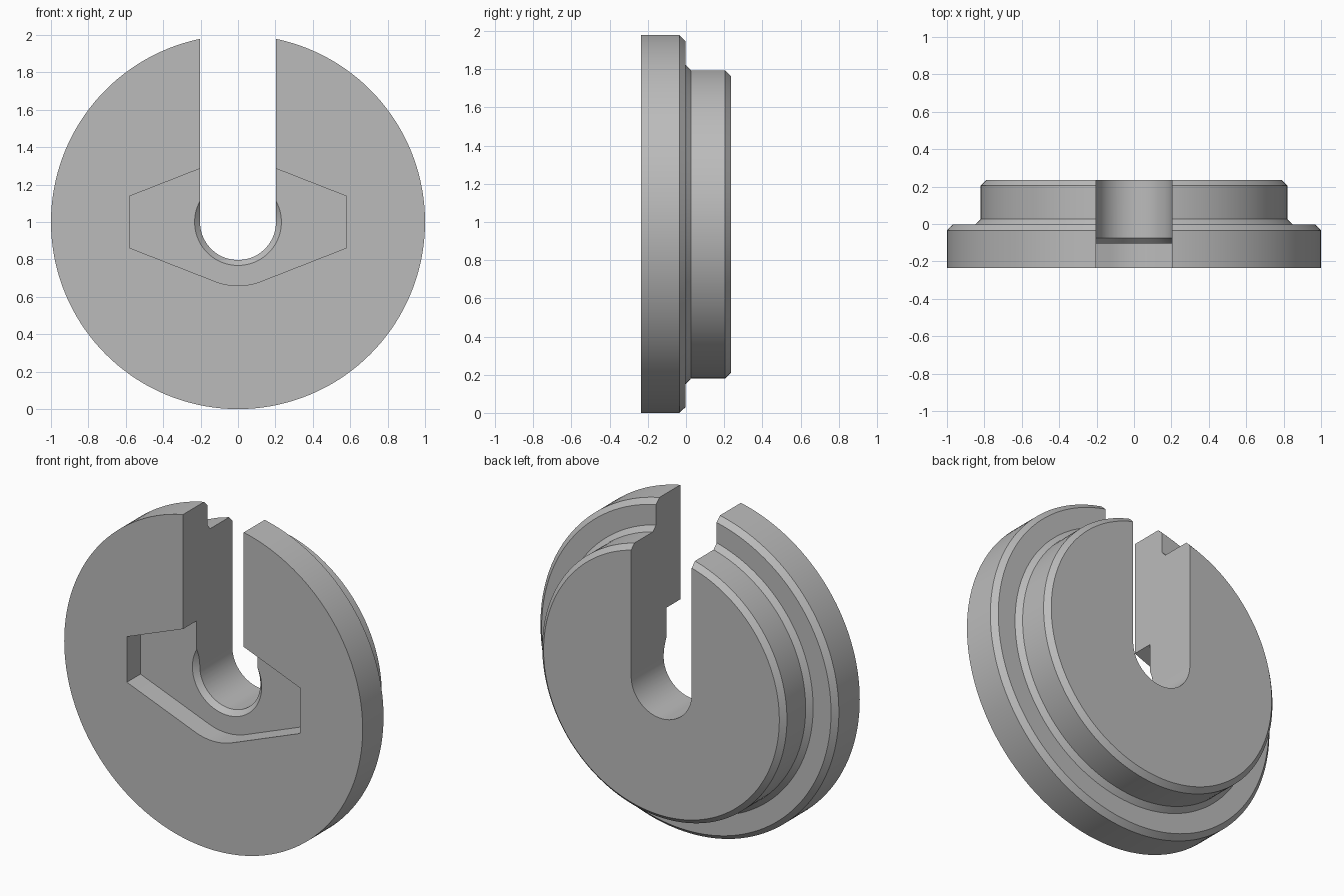
import bpy, bmesh, math
from mathutils import Matrix, Vector

if "Cube" in bpy.data.objects:
    bpy.data.objects.remove(bpy.data.objects["Cube"])

CENTRE_Z = 1.0
SLOT = 0.203
FRONT, BACK, STEP, FLOOR = -0.235, 0.235, -0.003, -0.105

grey = bpy.data.materials.new("plain grey")
grey.use_nodes = True
colour = (0.5, 0.5, 0.5, 1)
grey.diffuse_color = colour
grey.node_tree.nodes["Principled BSDF"].inputs["Base Color"].default_value = colour


def finish(name, bm):
    bmesh.ops.recalc_face_normals(bm, faces=bm.faces)
    mesh = bpy.data.meshes.new(name)
    bm.to_mesh(mesh)
    bm.free()
    mesh.materials.append(grey)
    ob = bpy.data.objects.new(name, mesh)
    ob.location.z = CENTRE_Z
    bpy.context.collection.objects.link(ob)
    return ob


def lathe(name, profile, steps=144):
    """Turn a (radius, y) profile around the y axis, capping both ends."""
    bm = bmesh.new()
    rings = []
    for r, y in profile:
        rings.append([bm.verts.new((r * math.cos(a), y, r * math.sin(a)))
                      for a in (2 * math.pi * i / steps for i in range(steps))])
    for low, high in zip(rings, rings[1:]):
        for i in range(steps):
            j = (i + 1) % steps
            bm.faces.new((low[i], low[j], high[j], high[i]))
    bm.faces.new(rings[0])
    bm.faces.new(rings[-1])
    return finish(name, bm)


def prism(name, outline, y0, y1):
    """Extrude an (x, z) outline along y."""
    bm = bmesh.new()
    face = bm.faces.new([bm.verts.new((x, y0, z)) for x, z in outline])
    ext = bmesh.ops.extrude_face_region(bm, geom=[face])
    moved = [v for v in ext["geom"] if isinstance(v, bmesh.types.BMVert)]
    bmesh.ops.translate(bm, verts=moved, vec=(0, y1 - y0, 0))
    return finish(name, bm)


def arc(radius, start, end, steps):
    angles = [math.radians(start + (end - start) * i / steps) for i in range(steps + 1)]
    return [(radius * math.cos(a), radius * math.sin(a)) for a in angles]


# Stepped disc: wide flange with a chamfered hub behind it
disc = lathe("slotted_disc", [
    (1.0, FRONT), (1.0, -0.035), (0.97, STEP), (0.85, STEP),
    (0.82, 0.026), (0.82, 0.205), (0.79, BACK)])

# Cutters: round-bottomed slot, six-sided recess, countersink at the recess floor
slot = prism("slot_cutter", arc(SLOT, 180, 360, 48) + [(SLOT, 1.5), (-SLOT, 1.5)], -0.5, 0.5)
side = [(0.58, -0.138), (0.58, 0.138)]
top = arc(0.34, 68.5, 111.5, 16)
bottom = arc(0.34, 248.5, 291.5, 16)
recess = prism("recess_cutter",
               side + top + [(-x, -z) for x, z in side] + bottom, -0.5, FLOOR)
sink = lathe("countersink_cutter", [
    (0.232, FRONT + 0.05), (0.232, FLOOR), (SLOT - 0.01, FLOOR + 0.039)])

for cutter in (recess, sink, slot):
    mod = disc.modifiers.new(cutter.name, "BOOLEAN")
    mod.operation = "DIFFERENCE"
    mod.solver = "EXACT"
    mod.object = cutter

# Bake the cuts, then remove the cutters
bpy.context.view_layer.update()
baked = bpy.data.meshes.new_from_object(
    disc.evaluated_get(bpy.context.evaluated_depsgraph_get()))
disc.modifiers.clear()
disc.data = baked
for cutter in (recess, sink, slot):
    bpy.data.objects.remove(cutter)

# Smooth the round walls and keep the chamfer edges crisp
bpy.ops.object.select_all(action="DESELECT")
disc.select_set(True)
bpy.context.view_layer.objects.active = disc
bpy.ops.object.shade_smooth_by_angle(angle=math.radians(20))
